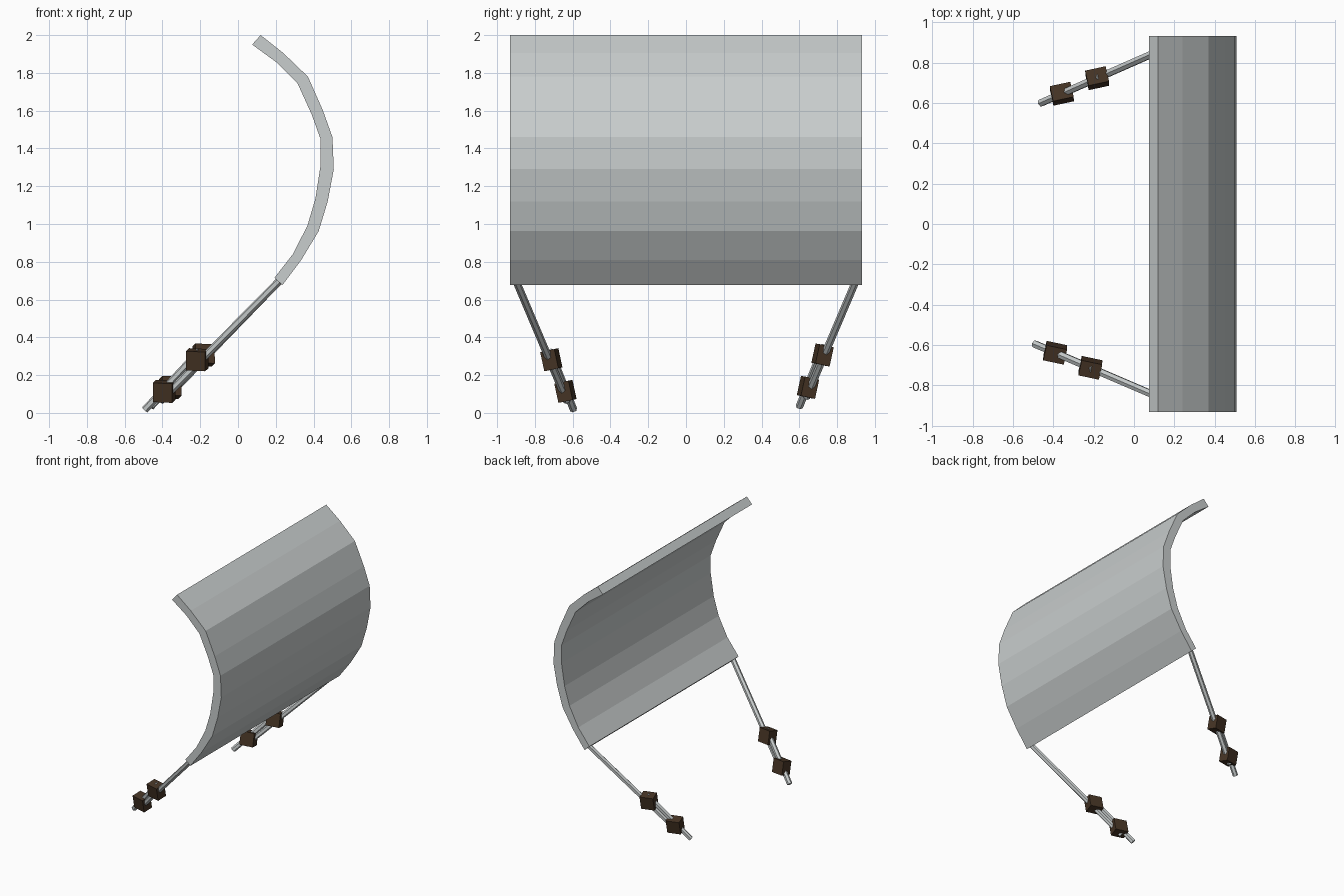
import bpy, bmesh
from mathutils import Vector, Matrix

if "Cube" in bpy.data.objects:
    bpy.data.objects.remove(bpy.data.objects["Cube"])


def material(name, rgb):
    m = bpy.data.materials.new(name)
    m.diffuse_color = (*rgb, 1)
    m.use_nodes = True
    m.node_tree.nodes["Principled BSDF"].inputs["Base Color"].default_value = m.diffuse_color
    return m


STEEL = material("pale_steel", (0.58, 0.61, 0.61))
BROWN = material("dark_brown", (0.060, 0.034, 0.018))


def finish(bm, name, mat):
    bmesh.ops.recalc_face_normals(bm, faces=bm.faces)
    me = bpy.data.meshes.new(name)
    bm.to_mesh(me)
    bm.free()
    me.materials.append(mat)
    ob = bpy.data.objects.new(name, me)
    bpy.context.collection.objects.link(ob)
    return ob


# Curved panel: outer and inner profile (x, z) swept across y
OUTER = [(0.12, 2.0), (0.24, 1.905), (0.37, 1.78), (0.45, 1.60), (0.50, 1.46),
         (0.507, 1.29), (0.475, 1.12), (0.427, 0.962), (0.335, 0.81), (0.235, 0.676)]
INNER = [(0.075, 1.95), (0.205, 1.855), (0.315, 1.745), (0.39, 1.58), (0.437, 1.45),
         (0.437, 1.31), (0.41, 1.135), (0.367, 0.99), (0.29, 0.84), (0.193, 0.715)]
HALF = 0.933
bm = bmesh.new()
rows = [[bm.verts.new((x, y, z)) for x, z in prof]
        for prof, y in ((OUTER, -HALF), (INNER, -HALF), (INNER, HALF), (OUTER, HALF))]
for a, b in zip(rows, rows[1:] + rows[:1]):
    for i in range(len(OUTER) - 1):
        bm.faces.new((a[i], a[i + 1], b[i + 1], b[i]))
for end in (0, -1):
    bm.faces.new([r[end] for r in rows])
finish(bm, "curved_panel", STEEL)


def rod(name, a, b, radius=0.02):
    """Straight six-sided rod between two points."""
    bm = bmesh.new()
    d = b - a
    rot = Vector((0, 0, 1)).rotation_difference(d).to_matrix().to_4x4()
    bmesh.ops.create_cone(bm, cap_ends=True, segments=6, radius1=radius, radius2=radius,
                          depth=d.length, matrix=Matrix.Translation((a + b) / 2) @ rot)
    finish(bm, name, STEEL)


def block(name, centre, rot):
    """Clamp block turned to follow its arm."""
    bm = bmesh.new()
    bmesh.ops.create_cube(bm, size=1, matrix=Matrix.Translation(centre) @ rot
                          @ Matrix.Diagonal((0.104, 0.078, 0.104, 1)))
    finish(bm, name, BROWN)


# Arms: two overlapping rods held by two clamp blocks
def arm(side, start, tip, t_upper, t_lower):
    d = (tip - start).normalized()
    up = Vector((0, 0, 1))
    n = (up - up.dot(d) * d).normalized() * 0.025
    upper, lower = start.lerp(tip, t_upper), start.lerp(tip, t_lower)
    rot = Vector((1, 0, 1)).rotation_difference(-d).to_matrix().to_4x4()
    rod(side + "_upper_rod", start, lower - n - d * -0.0 + d * 0.05)
    rod(side + "_lower_rod", upper + n - d * 0.04, tip)
    block(side + "_upper_clamp", upper, rot)
    block(side + "_lower_clamp", lower, rot)


arm("front", Vector((0.22, -0.90, 0.70)), Vector((-0.492, -0.595, 0.017)), 0.613, 0.858)
arm("back", Vector((0.22, 0.90, 0.70)), Vector((-0.462, 0.60, 0.033)), 0.590, 0.847)
